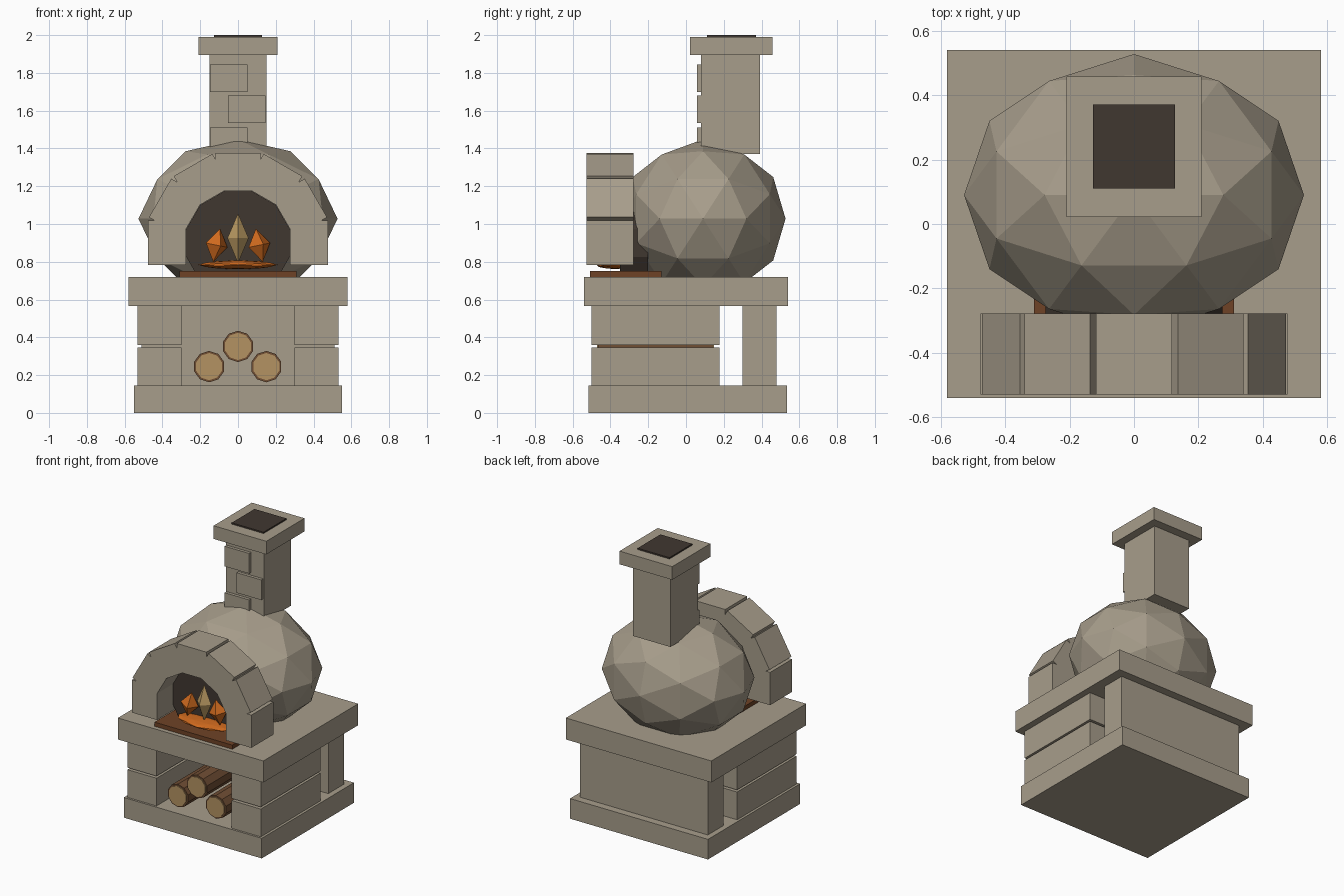
import bpy, bmesh, math
from mathutils import Matrix, Vector

if "Cube" in bpy.data.objects:
    bpy.data.objects.remove(bpy.data.objects["Cube"])


def material(name, r, g, b):
    lin = [((c / 255 + 0.055) / 1.055) ** 2.4 for c in (r, g, b)]
    m = bpy.data.materials.new(name)
    m.diffuse_color = (*lin, 1)
    m.use_nodes = True
    m.node_tree.nodes["Principled BSDF"].inputs["Base Color"].default_value = m.diffuse_color
    return m


STONE = material("stone", 167, 157, 139)
SOOT = material("soot", 64, 55, 48)
HEARTH = material("hearth_brown", 110, 66, 38)
BARK = material("bark", 112, 78, 52)
WOOD = material("cut_wood", 180, 146, 98)
GLOW = material("pale_flame", 186, 154, 98)
FLAME = material("orange_flame", 208, 106, 30)


def make(name, bm, mat, matrix=Matrix()):
    bm.transform(matrix)
    bmesh.ops.recalc_face_normals(bm, faces=bm.faces)
    me = bpy.data.meshes.new(name)
    bm.to_mesh(me)
    bm.free()
    me.materials.append(mat)
    ob = bpy.data.objects.new(name, me)
    bpy.context.collection.objects.link(ob)
    return ob


def box(name, x, y, z, mat=STONE, turn=Matrix()):
    """Box from (min, max) pairs, with an optional extra transform."""
    bm = bmesh.new()
    bmesh.ops.create_cube(bm, size=1)
    size = Matrix.Diagonal((x[1] - x[0], y[1] - y[0], z[1] - z[0], 1))
    mid = Matrix.Translation((sum(x) / 2, sum(y) / 2, sum(z) / 2))
    return make(name, bm, mat, turn @ mid @ size)


def rod(name, x, z, y, radius, sides, mat, spin=0):
    """Prism lying along y."""
    bm = bmesh.new()
    bmesh.ops.create_cone(bm, cap_ends=True, segments=sides, radius1=radius,
                          radius2=radius, depth=y[1] - y[0])
    m = (Matrix.Translation((x, sum(y) / 2, z)) @ Matrix.Rotation(math.pi / 2, 4, 'X')
         @ Matrix.Rotation(spin, 4, 'Z'))
    return make(name, bm, mat, m)


def ball(name, centre, radii, mat):
    """Faceted ellipsoid with an edge pair at the top."""
    bm = bmesh.new()
    bmesh.ops.create_icosphere(bm, subdivisions=2, radius=1)
    m = (Matrix.Translation(centre) @ Matrix.Diagonal((*radii, 1))
         @ Matrix.Rotation(-math.atan(2 / (1 + math.sqrt(5))), 4, 'Y'))
    return make(name, bm, mat, m)


def flame(name, centre, radius, half, roll, spin, mat):
    """Stretched octahedron."""
    bm = bmesh.new()
    ring = [bm.verts.new((math.cos(a) * radius, math.sin(a) * radius, 0))
            for a in (spin + i * math.pi / 2 for i in range(4))]
    for tip in (bm.verts.new((0, 0, half)), bm.verts.new((0, 0, -half))):
        for i in range(4):
            bm.faces.new((ring[i], ring[(i + 1) % 4], tip))
    make(name, bm, mat, Matrix.Translation(centre) @ Matrix.Rotation(roll, 4, 'Y'))


# Stand: base, side walls of two courses, back wall, worktop
box("base_slab", (-0.55, 0.55), (-0.515, 0.535), (0, 0.145))
box("back_wall", (-0.51, 0.51), (0.3, 0.48), (0.14, 0.575))
for side, s in (("left", -1), ("right", 1)):
    xs = sorted((s * 0.30, s * 0.532))
    box(side + "_wall_lower", xs, (-0.5, 0.178), (0.145, 0.345))
    box(side + "_wall_upper", xs, (-0.5, 0.178), (0.36, 0.57))
box("worktop", (-0.58, 0.58), (-0.54, 0.54), (0.565, 0.72))

# Firewood with pale cut ends
for i, (x, z) in enumerate(((-0.153, 0.245), (0.15, 0.245), (0, 0.352))):
    rod(f"log_{i}", x, z, (-0.465, 0.14), 0.083, 10, BARK)
    rod(f"log_front_end_{i}", x, z, (-0.472, -0.464), 0.072, 10, WOOD)
    rod(f"log_back_end_{i}", x, z, (0.139, 0.147), 0.072, 10, WOOD)

# Oven dome, hearth and dark mouth
ball("dome", (0, 0.09, 1.028), (0.527, 0.437, 0.42), STONE)
box("hearth", (-0.31, 0.31), (-0.508, -0.13), (0.715, 0.75), HEARTH)
rod("oven_mouth", 0, 0.9, (-0.35, -0.2), 0.274 / math.cos(math.pi / 12), 12,
    SOOT, math.pi / 12)

# Arch of seven blocks around the mouth
for i in range(7):
    turn = Matrix.Translation((0, 0, 0.9)) @ Matrix.Rotation(math.radians(30 * i - 90), 4, 'Y')
    box(f"arch_block_{i}", (-0.118, 0.118), (-0.528, -0.278), (0.275, 0.476), STONE, turn)

# Fire
ball("embers", (0, -0.375, 0.784), (0.21, 0.1, 0.023), FLAME)
flame("middle_flame", (0, -0.385, 0.925), 0.056, 0.132, 0, 0, GLOW)
for side, s in (("left", -1), ("right", 1)):
    flame(side + "_flame", (s * 0.113, -0.39, 0.888), 0.062, 0.09, -s * 0.2, 0.35, FLAME)

# Chimney with raised bricks, cap and flue
box("chimney", (-0.15, 0.15), (0.08, 0.392), (1.37, 1.9))
for i, (x, z) in enumerate(((-0.148, 1.365), (-0.052, 1.535), (-0.148, 1.70))):
    box(f"chimney_brick_{i}", (x, x + 0.197), (0.058, 0.1), (z, z + 0.145))
box("chimney_cap", (-0.21, 0.21), (0.022, 0.457), (1.895, 1.99))
box("flue", (-0.127, 0.127), (0.11, 0.37), (1.95, 2.0), SOOT)
